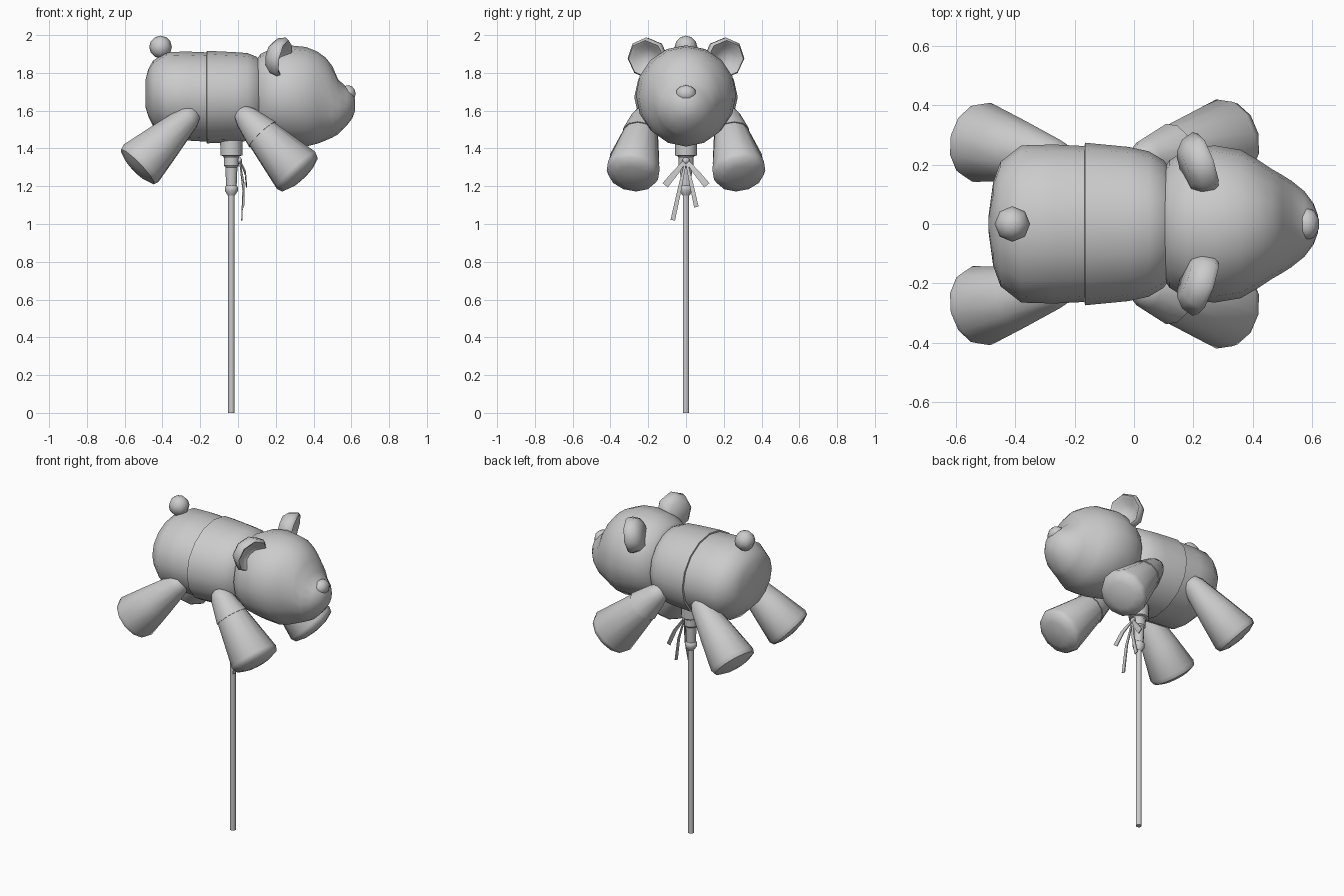
import bpy, bmesh, math
from mathutils import Vector, Matrix

cube = bpy.data.objects.get("Cube")
if cube:
    bpy.data.objects.remove(cube, do_unlink=True)

grey = bpy.data.materials.new("plain_grey")
grey.use_nodes = True
colour = (0.6, 0.6, 0.6, 1)
grey.diffuse_color = colour
grey.node_tree.nodes["Principled BSDF"].inputs["Base Color"].default_value = colour


def finish(name, bm, angle=50):
    bmesh.ops.recalc_face_normals(bm, faces=bm.faces)
    mesh = bpy.data.meshes.new(name)
    bm.to_mesh(mesh)
    bm.free()
    mesh.materials.append(grey)
    obj = bpy.data.objects.new(name, mesh)
    bpy.context.collection.objects.link(obj)
    bpy.ops.object.select_all(action="DESELECT")
    obj.select_set(True)
    bpy.context.view_layer.objects.active = obj
    bpy.ops.object.shade_smooth_by_angle(angle=math.radians(angle))
    return obj


def bridge(bm, rings):
    """Skin a list of equal vertex rings and close both ends."""
    n = len(rings[0])
    for a, b in zip(rings, rings[1:]):
        for i in range(n):
            j = (i + 1) % n
            bm.faces.new((a[i], a[j], b[j], b[i]))
    bm.faces.new(rings[0])
    bm.faces.new(rings[-1])


def loft_x(name, sections, sides=16):
    """Sections along x: position, half width, top and bottom."""
    bm = bmesh.new()
    rings = []
    for x, ry, top, low in sections:
        cz, rz = (top + low) / 2, (top - low) / 2
        rings.append([bm.verts.new((x, ry * math.cos(t), cz + rz * math.sin(t)))
                      for t in (2 * math.pi * i / sides for i in range(sides))])
    bridge(bm, rings)
    return finish(name, bm)


def turned(name, start, end, profile, sides=12, angle=50):
    """Turned part; profile pairs are (fraction along axis, radius)."""
    start, end = Vector(start), Vector(end)
    axis = end - start
    turn = axis.to_track_quat("Z", "Y")
    bm = bmesh.new()
    rings = []
    for t, r in profile:
        rings.append([bm.verts.new(start + axis * t + turn @ Vector(
            (r * math.cos(a), r * math.sin(a), 0)))
            for a in (2 * math.pi * i / sides for i in range(sides))])
    bridge(bm, rings)
    return finish(name, bm, angle)


def ball(name, centre, radii, sides, rings):
    bm = bmesh.new()
    bmesh.ops.create_uvsphere(bm, u_segments=sides, v_segments=rings, radius=1,
                              matrix=Matrix.Translation(centre) @ Matrix.Diagonal((*radii, 1)))
    return finish(name, bm, 80)


# Body in two shells with a lip at the waist seam
loft_x("rear_body", [
    (-.49, .03, 1.76, 1.62), (-.475, .14, 1.82, 1.57), (-.45, .21, 1.865, 1.52),
    (-.38, .265, 1.91, 1.45), (-.27, .268, 1.913, 1.442), (-.15, .262, 1.908, 1.435)])
loft_x("front_body", [
    (-.167, .262, 1.905, 1.44), (-.165, .274, 1.917, 1.427), (-.02, .26, 1.91, 1.432),
    (.05, .245, 1.905, 1.44), (.1, .215, 1.885, 1.46), (.13, .17, 1.85, 1.5)])

# Head with the muzzle low at the front
loft_x("head", [
    (.09, .17, 1.86, 1.49), (.12, .215, 1.9, 1.455), (.18, .253, 1.93, 1.44),
    (.27, .265, 1.946, 1.42), (.36, .25, 1.937, 1.41), (.42, .215, 1.913, 1.425),
    (.465, .185, 1.88, 1.443), (.5, .165, 1.835, 1.458), (.53, .146, 1.765, 1.475),
    (.575, .11, 1.725, 1.52), (.605, .07, 1.7, 1.56), (.62, .03, 1.66, 1.6)])
ball("nose", (.583, 0, 1.69), (.042, .055, .045), 10, 6)
ball("tail", (-.41, 0, 1.937), (.06, .06, .06), 8, 6)

for side, s in (("left", 1), ("right", -1)):
    # Cupped ear, facing forward and slightly outward
    face = Vector((1, .35 * s, -.2)).normalized()
    centre = Vector((.195, .19 * s, 1.885))
    turned(side + "_ear", centre, centre + face * .07,
           [(-.4, .07), (0, .1), (.6, .112), (.85, .1), (.7, .082), (.25, .05), (.15, .01)], 8)

    # Flaring legs with rounded shoulders and soles
    turned(side + "_hind_leg", (-.225, .21 * s, 1.6), (-.535, .28 * s, 1.3),
           [(0, .02), (.03, .047), (.12, .066), (.55, .105), (.93, .137),
            (.99, .128), (1.03, .08), (1.045, .02)])
    turned(side + "_front_leg", (.005, .215 * s, 1.605), (.33, .285 * s, 1.26),
           [(.1, .06), (.3, .085), (.93, .143), (.99, .132), (1.03, .08), (1.045, .02)])
    turned(side + "_front_sleeve", (.005, .215 * s, 1.605), (.33, .285 * s, 1.26),
           [(0, .02), (.03, .045), (.12, .066), (.38, .098), (.38, .085)])

# Stick, its socket and the collar under the belly
STICK_X = -.035
for name, low, high, profile in (
        ("stick", 0, 1.2, [(0, .017), (1, .017)]),
        ("socket", 1.15, 1.35, [(0, .018), (.13, .035), (.22, .035), (.27, .028),
                                (.75, .032), (.8, .04), (1, .04)]),
        ("belly_collar", 1.345, 1.47, [(0, .035), (.12, .045), (.15, .058), (1, .06)])):
    turned(name, (STICK_X, 0, low), (STICK_X, 0, high), profile, 12, 35)


# Ribbon bow hanging in front of the socket
def ribbon(name, tip, width):
    knot, tip = Vector((.008, 0, 1.34)), Vector(tip)
    across = (tip - knot).cross(Vector((1, 0, 0))).normalized()
    bm = bmesh.new()
    rings = []
    for t, w in ((0, .4), (.5, .85), (1, 1)):
        p = knot.lerp(tip, t) + Vector((.012 * math.sin(math.pi * t), 0, 0))
        side, thick = across * width * w, Vector((.003, 0, 0))
        rings.append([bm.verts.new(p + q) for q in
                      (side + thick, thick - side, -side - thick, side - thick)])
    bridge(bm, rings)
    return finish(name, bm, 30)


ribbon("bow_loop_left", (.045, .11, 1.205), .018)
ribbon("bow_loop_right", (.045, -.11, 1.205), .018)
ribbon("ribbon_tail_left", (.03, .055, 1.09), .012)
ribbon("ribbon_tail_right", (.02, -.07, 1.02), .012)
ball("bow_knot", (.008, 0, 1.335), (.014, .02, .018), 8, 6)
